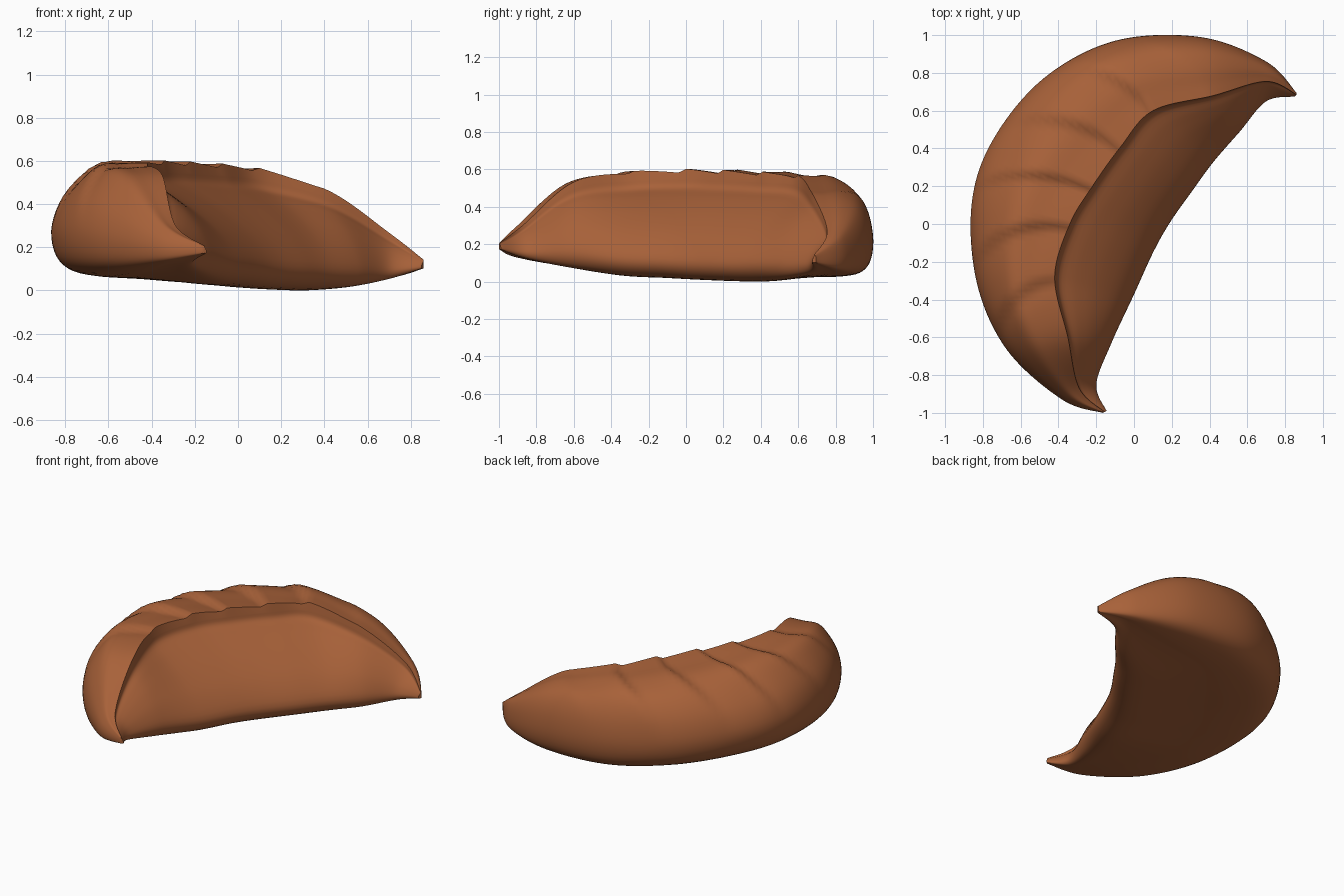
import bpy, bmesh, math
from mathutils import Vector

if "Cube" in bpy.data.objects:
    bpy.data.objects.remove(bpy.data.objects["Cube"])

# Stations from front tip to back tip:
# outer x,y | crest x,y,z | inner x,y | bottom z outer, inner
S = [
    (-.165, -1.0, -.155, -.995, .215, -.145, -.99, .18, .18),
    (-.38, -.93, -.29, -.87, .31, -.20, -.85, .14, .13),
    (-.67, -.67, -.35, -.60, .54, -.12, -.63, .10, .08),
    (-.83, -.32, -.42, -.28, .59, .00, -.37, .095, .03),
    (-.86, .10, -.34, .00, .60, .10, -.15, .095, .015),
    (-.75, .44, -.22, .20, .595, .19, .01, .09, .005),
    (-.48, .77, -.07, .41, .585, .31, .18, .07, .00),
    (-.10, .97, .10, .60, .565, .42, .33, .055, .00),
    (.35, .99, .42, .68, .47, .56, .49, .05, .02),
    (.70, .86, .70, .755, .275, .70, .65, .07, .06),
    (.86, .695, .86, .685, .15, .85, .675, .11, .11),
]
# Cross-sections: (fraction crest -> side, fraction of height)
OUTER_FRONT = [(0, 1), (.25, .99), (.53, .98), (.74, .84), (.92, .63), (1, .38), (.95, .14), (.79, .02), (.5, -.01), (.2, 0)]
OUTER_BACK = [(0, 1), (.2, .99), (.48, .98), (.76, .89), (.93, .68), (1, .38), (.95, .14), (.79, .02), (.5, -.01), (.2, 0)]
INNER = [(.02, .92), (.06, .83), (.27, .74), (.55, .60), (.83, .41), (1, .2), (.93, .06), (.7, 0), (.2, 0)]


def spline(pts, sub):
    """Catmull-Rom through tuples, passing through the ends."""
    out = []
    n = len(pts)
    for i in range(n - 1):
        a, b, c, d = (pts[max(0, min(n - 1, i + k))] for k in (-1, 0, 1, 2))
        for j in range(sub):
            t = j / sub
            out.append(tuple(
                .5 * (2 * q + (r - p) * t + (2 * p - 5 * q + 4 * r - s) * t * t
                      + (3 * q - p - 3 * r + s) * t ** 3)
                for p, q, r, s in zip(a, b, c, d)))
    out.append(tuple(pts[-1]))
    return out


def pleat(u, f):
    """Overlapping folds on the outer shell, swept sideways away from the crest."""
    w = u + .65 * f ** 2
    if w < 2.6 or w > 8:
        return 0
    p = w % 1
    saw = (1 - p / .85) if p < .85 else (p - .85) / .15
    fade = min(1, (w - 2.6) / .5, (8 - w) / .5)
    return .04 * (saw - .5) * fade * max(0, 1 - f ** 3)


SUB = 12
front, back, inner = spline(OUTER_FRONT, 4), spline(OUTER_BACK, 4), spline(INNER, 4)
bm = bmesh.new()
rings = []
for k, (ox, oy, rx, ry, rz, ix, iy, zo, zi) in enumerate(spline(S, SUB)):
    u = k / SUB
    t = max(0, min(1, (u - 4.8) / 1.6))
    outer = [(a[0] + (b[0] - a[0]) * t, a[1] + (b[1] - a[1]) * t) for a, b in zip(front, back)]
    crest = Vector((rx, ry))
    ring = []
    mid = (zo + zi) / 2
    for chain, side, zb in ((outer, Vector((ox, oy)), zo), (inner[::-1], Vector((ix, iy)), zi)):
        for f, h in chain:
            base = mid + (zb - mid) * min(1, f)
            p = crest.lerp(side, f)
            z = base + h * (rz - base)
            if chain is outer and h > .2:
                d = pleat(u, f)
                z += d * (.5 + 1.2 * f * (1 - f))
                p += (side - crest).normalized() * d * f * .8
            ring.append(bm.verts.new((p.x, p.y, z)))
    rings.append(ring)

# Skin and tip caps
n = len(rings[0])
for a, b in zip(rings, rings[1:]):
    for i in range(n):
        bm.faces.new((a[i], a[(i + 1) % n], b[(i + 1) % n], b[i]))
bm.faces.new(rings[0])
bm.faces.new(rings[-1])
bmesh.ops.recalc_face_normals(bm, faces=bm.faces)
low = min(v.co.z for v in bm.verts)
for v in bm.verts:
    v.co.z -= low

mesh = bpy.data.meshes.new("dumpling")
bm.to_mesh(mesh)
bm.free()
dumpling = bpy.data.objects.new("dumpling", mesh)
bpy.context.collection.objects.link(dumpling)

# Fried dough colour
dough = bpy.data.materials.new("fried dough brown")
dough.diffuse_color = (.39, .12, .041, 1)
dough.use_nodes = True
dough.node_tree.nodes["Principled BSDF"].inputs["Base Color"].default_value = dough.diffuse_color
mesh.materials.append(dough)

bpy.context.view_layer.objects.active = dumpling
dumpling.select_set(True)
bpy.ops.object.shade_smooth_by_angle(angle=math.radians(50))
